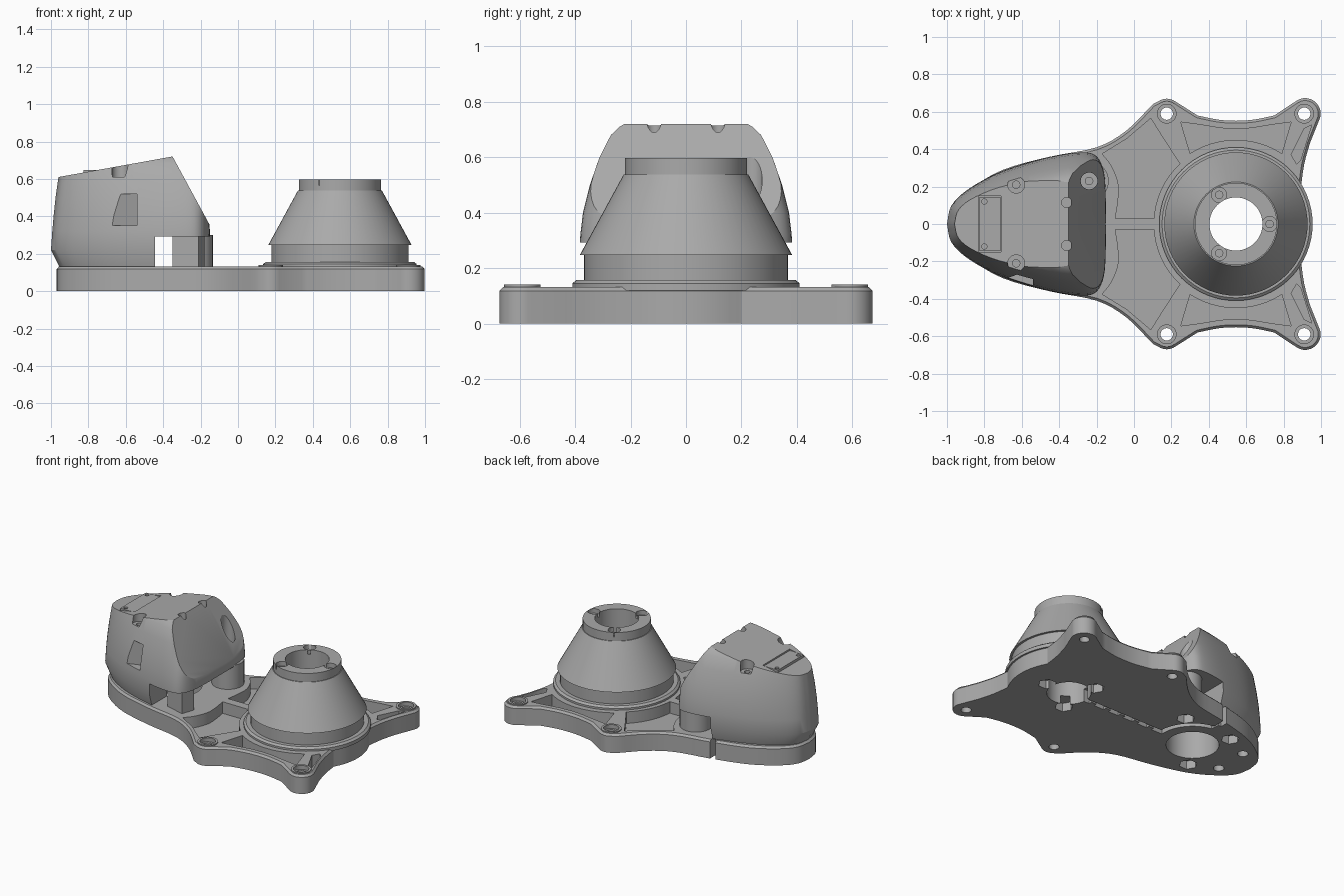
import bpy, bmesh
from math import cos, sin, pi, radians
from mathutils import Vector

if "Cube" in bpy.data.objects:
    bpy.data.objects.remove(bpy.data.objects["Cube"])

grey = bpy.data.materials.new("machined_grey")
grey.use_nodes = True
grey.diffuse_color = (0.4, 0.4, 0.4, 1)
grey.node_tree.nodes["Principled BSDF"].inputs["Base Color"].default_value = (0.4, 0.4, 0.4, 1)


def to_object(name, bm):
    bmesh.ops.recalc_face_normals(bm, faces=bm.faces[:])
    mesh = bpy.data.meshes.new(name)
    bm.to_mesh(mesh)
    bm.free()
    mesh.materials.append(grey)
    ob = bpy.data.objects.new(name, mesh)
    bpy.context.collection.objects.link(ob)
    return ob


def loft(name, rings):
    """Closed solid through rings of equal point count."""
    bm = bmesh.new()
    loops = [[bm.verts.new(p) for p in ring] for ring in rings]
    for a, b in zip(loops, loops[1:]):
        for i in range(len(a)):
            j = (i + 1) % len(a)
            bm.faces.new((a[i], a[j], b[j], b[i]))
    bm.faces.new(loops[0])
    bm.faces.new(loops[-1])
    return to_object(name, bm)


def prism(name, pts, z0, z1):
    return loft(name, [[(x, y, z) for x, y in pts] for z in (z0, z1)])


def arc(cx, cy, r, a0, a1, n):
    return [(cx + r * cos(radians(a0 + (a1 - a0) * i / n)),
             cy + r * sin(radians(a0 + (a1 - a0) * i / n))) for i in range(n + 1)]


def circle(cx, cy, r, n=32):
    return arc(cx, cy, r, 0, 360, n)[:-1]


def rod(x, y, r, z0, z1, n=32):
    return prism("rod", circle(x, y, r, n), z0, z1)


def box(x0, x1, y0, y1, z0, z1):
    return prism("box", [(x0, y0), (x1, y0), (x1, y1), (x0, y1)], z0, z1)


def flip(pts):
    return [(x, -y) for x, y in reversed(pts)]


def cut(ob, cutters):
    for c in cutters:
        mod = ob.modifiers.new("cut", "BOOLEAN")
        mod.operation, mod.solver, mod.object = "DIFFERENCE", "EXACT", c
    bpy.context.view_layer.update()
    mesh = bpy.data.meshes.new_from_object(ob.evaluated_get(bpy.context.evaluated_depsgraph_get()))
    ob.modifiers.clear()
    ob.data = mesh
    for c in cutters:
        bpy.data.objects.remove(c)


def smooth_curve(pts, n=4):
    """Catmull-Rom through the points."""
    out = []
    p = [Vector(q) for q in pts]
    p = [2 * p[0] - p[1]] + p + [2 * p[-1] - p[-2]]
    for a, b, c, d in zip(p, p[1:], p[2:], p[3:]):
        for i in range(n):
            t = i / n
            v = 0.5 * (2 * b + (c - a) * t + (2 * a - 5 * b + 4 * c - d) * t * t
                       + (3 * b - a - 3 * c + d) * t ** 3)
            out.append((v.x, v.y))
    return out + [pts[-1]]


HUB, MOTOR = (0.545, 0), (-0.49, 0)
lugs = [(x, s * 0.59) for x in (0.175, 0.91) for s in (1, -1)]
hub_bolts = [(HUB[0] + 0.18 * cos(a), 0.18 * sin(a)) for a in (0, 2 * pi / 3, -2 * pi / 3)]
motor_bolts = [(-0.63, 0.21), (-0.63, -0.21), (-0.24, 0.23)]

# Base plate: star outline with four lugs, chamfered top edge
half = smooth_curve([(-0.97, 0), (-0.95, 0.1), (-0.87, 0.19), (-0.7, 0.29), (-0.45, 0.36),
                     (-0.2, 0.41), (-0.04, 0.5), (0.1, 0.64)])
half += arc(0.175, 0.59, 0.08, 125, 55, 6)
half += smooth_curve([(0.34, 0.58), (0.45, 0.558), (0.545, 0.552), (0.64, 0.558), (0.75, 0.58)])
half += arc(0.915, 0.59, 0.083, 125, -15, 10)
half += smooth_curve([(0.94, 0.43), (0.91, 0.32), (0.893, 0.2)], 3)
half += arc(HUB[0], 0, 0.4, 28, 0, 6)
outline = half + flip(half[1:-1])


def inset(pts, d):
    out = []
    for i, p in enumerate(pts):
        t = (Vector(pts[(i + 1) % len(pts)]) - Vector(pts[i - 1])).normalized()
        out.append((p[0] + t.y * d, p[1] - t.x * d))
    return out


rings = [(outline, 0), (outline, 0.118), (inset(outline, 0.013), 0.132)]
base = loft("base_plate", [[(x, y, z) for x, y in pts] for pts, z in rings])

# Weight-saving pockets between the ribs, mirrored front to back
left_pocket = smooth_curve([(-0.1, 0.03), (-0.085, 0.13), (-0.085, 0.22), (-0.12, 0.31), (-0.17, 0.375)])
left_pocket += [(-0.04, 0.455), (0.09, 0.565), (0.13, 0.5)] + arc(*HUB, 0.44, 133, 176, 10)
mid_pocket = [(0.25, 0.545), (0.36, 0.53), (0.46, 0.513), (0.545, 0.507), (0.63, 0.513), (0.73, 0.53),
              (0.84, 0.545)] + arc(*HUB, 0.45, 57, 123, 12)
right_pocket = [(0.95, 0.53), (0.91, 0.51), (0.84, 0.37), (0.87, 0.32), (0.89, 0.34)]
cutters = []
for pts in (left_pocket, mid_pocket, right_pocket):
    for p in (pts, flip(pts)):
        cutters.append(prism("pocket", p, 0.05, 0.2))

# Bolt holes, nut recesses and bores through the plate
for x, y in lugs:
    cutters += [rod(x, y, 0.033, -0.1, 0.3), rod(x, y, 0.055, 0.11, 0.3)]
for x, y in hub_bolts + motor_bolts:
    cutters.append(rod(x, y, 0.06, -0.1, 0.06, 6))
for s in (1, -1):
    cutters.append(rod(-0.81, s * 0.12, 0.035, -0.1, 0.06, 20))
cutters += [rod(*HUB, 0.142, -0.1, 0.3, 48), rod(*MOTOR, 0.17, -0.1, 0.3, 48)]

# Cable channel on the underside, leaving through the back edge
outer = [(0.5, 0.018), (-0.212, 0.018)] + arc(*MOTOR, 0.278, 8, 80, 12) + [(-0.442, 0.5)]
inner = [(0.5, -0.018), (-0.248, -0.018)] + arc(*MOTOR, 0.242, 0, 80, 12) + [(-0.478, 0.5)]
cutters += [prism("channel", outer + inner[::-1], -0.1, 0.09), box(-0.478, -0.442, 0.3, 0.6, -0.1, 0.3)]
cut(base, cutters)

# Small tabs that hold the cable in its channel
for i in range(5):
    x = 0.32 - i * 0.12
    box(x, x + 0.04, -0.02, 0.005, 0, 0.02).name = "cable_tab"

# Bosses around the lug holes
for x, y in lugs:
    boss = rod(x, y, 0.066, 0.04, 0.14)
    boss.name = "lug_boss"
    cut(boss, [rod(x, y, 0.034, 0, 0.3), rod(x, y, 0.05, 0.112, 0.3)])

# Conical hub, turned profile as (radius, height)
profile = [(0.41, 0.12), (0.41, 0.145), (0.395, 0.157), (0.367, 0.157), (0.367, 0.247), (0.383, 0.247),
           (0.225, 0.537), (0.22, 0.537), (0.22, 0.597)]
hub = loft("cone_hub", [[(x, y, z) for x, y in circle(*HUB, r, 64)] for r, z in profile])
cutters = [rod(*HUB, 0.142, 0, 0.8, 48)]
for x, y in hub_bolts:
    cutters += [rod(x, y, 0.04, 0.565, 0.8), rod(x, y, 0.02, 0.4, 0.8, 16)]
cut(hub, cutters)

# Motor housing: lofted shell trimmed by a sloping roof and a sloping inner face
side = smooth_curve([(-1, 0), (-0.975, 0.1), (-0.88, 0.19), (-0.7, 0.285), (-0.45, 0.36), (-0.28, 0.385),
                     (-0.2, 0.365), (-0.16, 0.28), (-0.15, 0.14), (-0.15, 0)])
shell = side + flip(side[1:-1])
levels = [(0.13, 0.935, 0.93), (0.22, 1, 1), (0.32, 0.99, 0.99), (0.4, 0.98, 0.965), (0.5, 0.965, 0.9),
          (0.6, 0.945, 0.81), (0.68, 0.93, 0.71), (0.71, 0.92, 0.63), (0.75, 0.91, 0.45)]
housing = loft("motor_housing", [[(-0.3 + (x + 0.3) * sx, y * sy, z) for x, y in shell]
                                 for z, sx, sy in levels])
bm = bmesh.new()
bm.from_mesh(housing.data)
for point, normal in (((-0.35, 0, 0.72), (-0.11, 0, 0.61)), ((-0.35, 0, 0.72), (0.35, 0, 0.19))):
    bmesh.ops.bisect_plane(bm, geom=bm.verts[:] + bm.edges[:] + bm.faces[:],
                           plane_co=point, plane_no=normal, clear_outer=True)
    bmesh.ops.holes_fill(bm, edges=[e for e in bm.edges if e.is_boundary])
bmesh.ops.recalc_face_normals(bm, faces=bm.faces[:])
bm.to_mesh(housing.data)
bm.free()

# Housing openings: lower gap, motor cavity, side window, bolt bores, roof panel
cutters = [box(-0.445, 0.2, -0.6, 0.6, 0, 0.292), rod(*MOTOR, 0.17, 0, 0.5, 48),
           prism("window", [(-0.75, -0.315), (-0.54, -0.24), (-0.54, -0.6), (-0.75, -0.6)], 0.35, 0.52),
           box(-0.83, -0.71, -0.15, 0.15, 0.625, 0.9)]
for (x, y), floor in zip(motor_bolts, (0.61, 0.61, 0.4)):
    cutters += [rod(x, y, 0.045, floor, 0.9), rod(x, y, 0.02, floor - 0.06, 0.9, 16)]
for s in (1, -1):
    cutters.append(rod(-0.36, s * 0.115, 0.027, 0.66, 0.9, 20))
cut(housing, cutters)

# Roof panel with two small screw holes
panel = box(-0.825, -0.715, -0.145, 0.145, 0.62, 0.648)
panel.name = "roof_panel"
cut(panel, [rod(-0.8, s * 0.12, 0.014, 0.635, 0.7, 16) for s in (1, -1)])

# Standoffs under the overhanging part of the housing
rod(-0.24, 0.23, 0.105, 0.125, 0.3, 40).name = "round_standoff"
prism("wedge_standoff", [(-0.35, -0.29), (-0.21, -0.33), (-0.18, -0.24), (-0.27, -0.17)],
      0.125, 0.3)

# Smooth curved walls, keep crisp edges
bpy.ops.object.select_all(action="DESELECT")
for ob in bpy.context.collection.objects:
    if ob.type == "MESH":
        ob.select_set(True)
        bpy.context.view_layer.objects.active = ob
bpy.ops.object.shade_smooth_by_angle(angle=radians(28))
